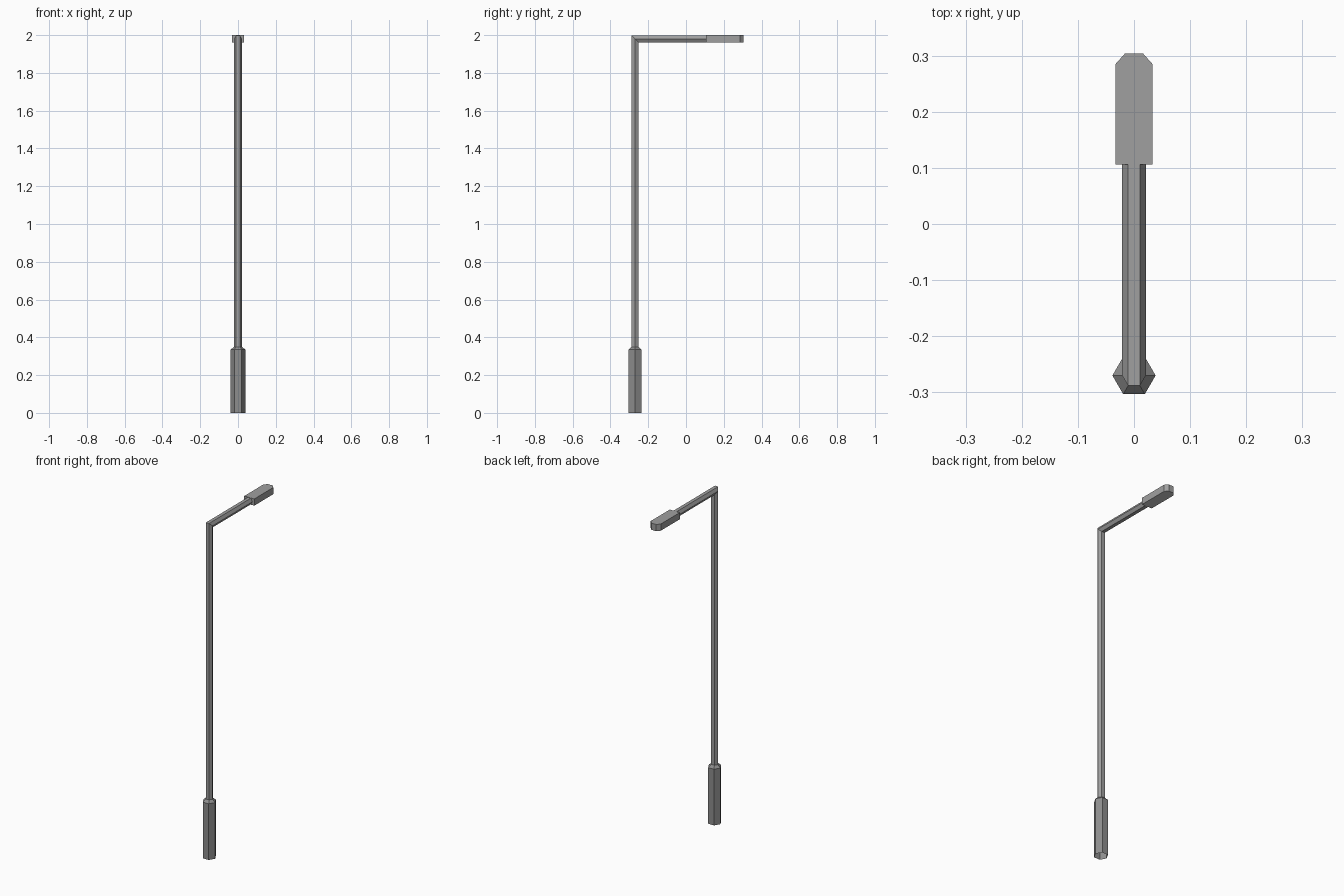
import bpy
import bmesh
from math import cos, sin, pi

if "Cube" in bpy.data.objects:
    bpy.data.objects.remove(bpy.data.objects["Cube"])

POLE_Y = -0.27   # pole axis
ARM_Z = 1.98     # arm axis
POLE_R = 0.021


def grey(name, value):
    mat = bpy.data.materials.new(name)
    mat.diffuse_color = (value, value, value, 1)
    mat.use_nodes = True
    mat.node_tree.nodes["Principled BSDF"].inputs["Base Color"].default_value = mat.diffuse_color
    return mat


STEEL = grey("steel", 0.35)
DARK_STEEL = grey("dark_steel", 0.27)
LENS = grey("lens", 0.9)


def loft(name, rings, mat, cap_start=True):
    """Join equal-length rings of points with quads and cap the ends."""
    bm = bmesh.new()
    loops = [[bm.verts.new(p) for p in ring] for ring in rings]
    n = len(loops[0])
    for a, b in zip(loops, loops[1:]):
        for i in range(n):
            j = (i + 1) % n
            bm.faces.new((a[i], a[j], b[j], b[i]))
    if cap_start:
        bm.faces.new(loops[0][::-1])
    bm.faces.new(loops[-1])
    bmesh.ops.recalc_face_normals(bm, faces=bm.faces)
    mesh = bpy.data.meshes.new(name)
    bm.to_mesh(mesh)
    bm.free()
    mesh.materials.append(mat)
    obj = bpy.data.objects.new(name, mesh)
    bpy.context.collection.objects.link(obj)
    return obj


def hexagon(r):
    return [(r * cos(i * pi / 3), r * sin(i * pi / 3)) for i in range(6)]


def level_ring(r, z):
    return [(x, POLE_Y + v, z) for x, v in hexagon(r)]


# Hexagonal base sleeve, open below, with a bevelled shoulder
loft("base_sleeve", [level_ring(0.0385, 0), level_ring(0.0385, 0.335),
                     level_ring(POLE_R, 0.35)], DARK_STEEL, cap_start=False)

# Pole and arm: one hexagonal tube with a mitred corner
section = hexagon(POLE_R)
loft("pole_and_arm", [
    level_ring(POLE_R, 0.345),
    [(x, POLE_Y + v, ARM_Z - v) for x, v in section],
    [(x, 0.11, ARM_Z - v) for x, v in section],
], STEEL)

# Lamp head: flat box with clipped front corners and a pale underside
outline = [(-0.033, 0.106), (0.033, 0.106), (0.033, 0.285),
           (0.016, 0.304), (-0.016, 0.304), (-0.033, 0.285)]
head = loft("lamp_head", [[(x, y, z) for x, y in outline]
                          for z in (1.96, 2.0)], STEEL)
head.data.materials.append(LENS)
for face in head.data.polygons:
    if face.normal.z < -0.9:
        face.material_index = 1
